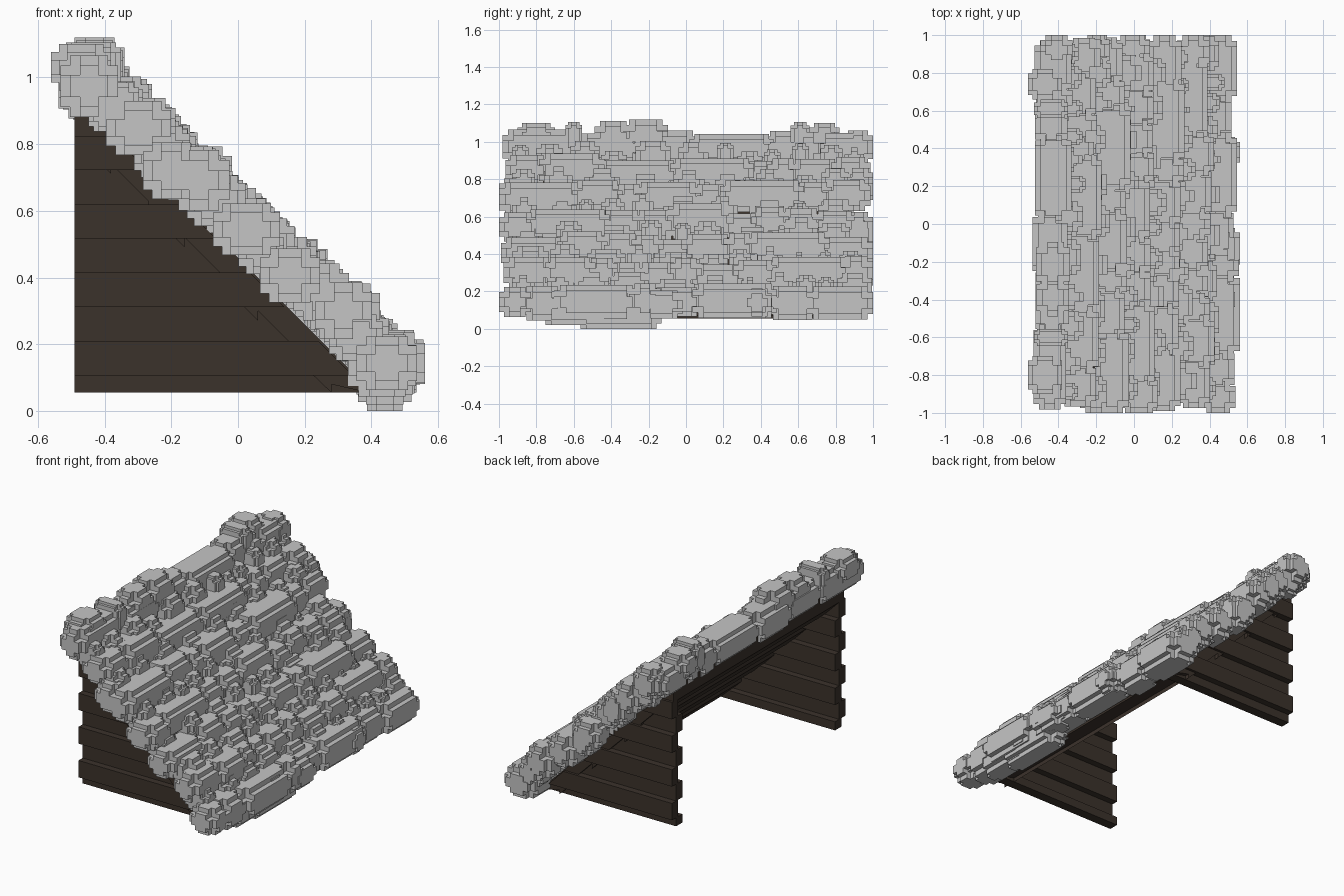
import bpy, bmesh, random
from mathutils import Vector

if "Cube" in bpy.data.objects:
    bpy.data.objects.remove(bpy.data.objects["Cube"])

random.seed(7)


def material(name, col):
    m = bpy.data.materials.new(name)
    m.diffuse_color = (*col, 1)
    m.use_nodes = True
    m.node_tree.nodes["Principled BSDF"].inputs["Base Color"].default_value = m.diffuse_color
    return m


straw = material("pale grey thatch", (0.56, 0.56, 0.56))
wood = material("dark brown wood", (0.044, 0.032, 0.024))


def finish(bm, name, mat):
    bmesh.ops.recalc_face_normals(bm, faces=bm.faces)
    me = bpy.data.meshes.new(name)
    bm.to_mesh(me)
    bm.free()
    me.materials.append(mat)
    ob = bpy.data.objects.new(name, me)
    bpy.context.collection.objects.link(ob)
    return ob


def box(bm, c, s):
    vs = bmesh.ops.create_cube(bm, size=1)["verts"]
    for v in vs:
        v.co = Vector((c[i] + v.co[i] * s[i] for i in range(3)))


def prism(bm, pts, y0, y1):
    a = [bm.verts.new((x, y0, z)) for x, z in pts]
    b = [bm.verts.new((x, y1, z)) for x, z in pts]
    bm.faces.new(a)
    bm.faces.new(b[::-1])
    n = len(pts)
    for i in range(n):
        bm.faces.new((a[i], b[i], b[(i + 1) % n], a[(i + 1) % n]))


# A clump is a block with stair-stepped rounded corners
LIM = ((-0.56, 0.56), (-1.0, 1.0), (0.0, 1.12))
STEPS = ((0, 1, 2), (0, 2, 1), (1, 0, 2), (1, 2, 0), (2, 0, 1), (2, 1, 0))


def clump(bm, c, s):
    c = [min(max(c[i], LIM[i][0] + s[i] / 2), LIM[i][1] - s[i] / 2) for i in range(3)]
    t = min(0.032, min(s) * 0.17)
    for p in STEPS:
        box(bm, c, [s[i] - 2 * t * p[i] for i in range(3)])


def jit(a):
    return random.uniform(-a, a)


# Thatch: overlapping courses of clumps running down the slope
bm = bmesh.new()
for i in range(7):
    x, z = -0.43 + 0.1467 * i, 0.972 - 0.138 * i
    y, end = -random.uniform(0.94, 0.99), random.uniform(0.94, 0.99)
    while y < end - 0.03:
        ln = random.choice((0.12, 0.15, 0.18, 0.22, 0.3, 0.4))
        ln = min(ln, end - y)
        if end - y - ln < 0.1:
            ln = end - y
        w, h = random.uniform(0.17, 0.21), random.uniform(0.15, 0.19)
        low = i in (0, 6)
        clump(bm, (x + jit(0.02), y + ln / 2, z + jit(0.008 if low else 0.02)),
              (w, ln + 0.05, h))
        y += ln
    # smaller tufts bridging to the next course
    if i < 6:
        y = -0.93
        while y < 0.9:
            ln = random.uniform(0.08, 0.22)
            clump(bm, (x + 0.073 + jit(0.025), y + ln / 2, z - 0.07 + jit(0.025)),
                  (random.uniform(0.13, 0.18), ln, random.uniform(0.13, 0.18)))
            y += ln + random.uniform(0.0, 0.07)
# larger bundles on the ridge and the eave
for c, s in (((-0.43, -0.215, 1.03), (0.18, 0.24, 0.18)),
             ((-0.43, -0.39, 1.01), (0.17, 0.2, 0.2)),
             ((-0.44, -0.6, 1.02), (0.18, 0.09, 0.17)),
             ((-0.44, 0.61, 1.02), (0.18, 0.1, 0.17)),
             ((-0.47, -0.8, 1.03), (0.18, 0.2, 0.14)),
             ((-0.47, 0.74, 1.03), (0.18, 0.16, 0.14)),
             ((0.44, -0.36, 0.09), (0.16, 0.46, 0.18)),
             ((0.44, -0.58, 0.11), (0.17, 0.4, 0.18)),
             ((0.48, -0.13, 0.13), (0.16, 0.22, 0.15)),
             ((0.48, -0.4, 0.14), (0.16, 0.18, 0.15)),
             ((0.48, 0.38, 0.14), (0.16, 0.16, 0.15)),
             ((-0.2, -0.92, 0.72), (0.17, 0.16, 0.17)),
             ((-0.2, 0.92, 0.78), (0.14, 0.16, 0.16)),
             ((-0.41, 0.92, 0.97), (0.17, 0.16, 0.18)),
             ((0.02, 0.92, 0.5), (0.13, 0.16, 0.16))):
    clump(bm, c, s)
finish(bm, "thatch", straw)


# Gable walls: horizontal boards, alternately set in and out, cut to the slope
def slope_x(z):
    return 0.45 - z


XB, ZB, ZT = -0.49, 0.055, 0.9
heights = [ZB] + [0.107 + 0.1025 * k for k in range(8)] + [ZT]
for name, side in (("front_gable", -1), ("back_gable", 1)):
    bm = bmesh.new()
    for k, (z0, z1) in enumerate(zip(heights, heights[1:])):
        yc = side * (0.785 + (0.02 if k % 2 else -0.02))
        prism(bm, [(XB, z0), (slope_x(z0), z0), (slope_x(z1), z1), (XB, z1)],
              yc - 0.03, yc + 0.03)
    finish(bm, name, wood)

# Roof boards under the thatch, running between the gables
bm = bmesh.new()
N = 8
for k in range(N):
    x0 = XB + k * 0.88 / N
    x1 = x0 + 0.88 / N
    d = 0.1 if k % 2 else 0.13
    top = [(x0, 0.46 - x0), (x1, 0.46 - x1)]
    bot = [(x1, max(ZB, 0.46 - d - x1)), (x0, max(ZB, 0.46 - d - x0))]
    if top[1][1] > bot[0][1]:
        prism(bm, top + bot, -0.82, 0.82)
finish(bm, "roof_boards", wood)
